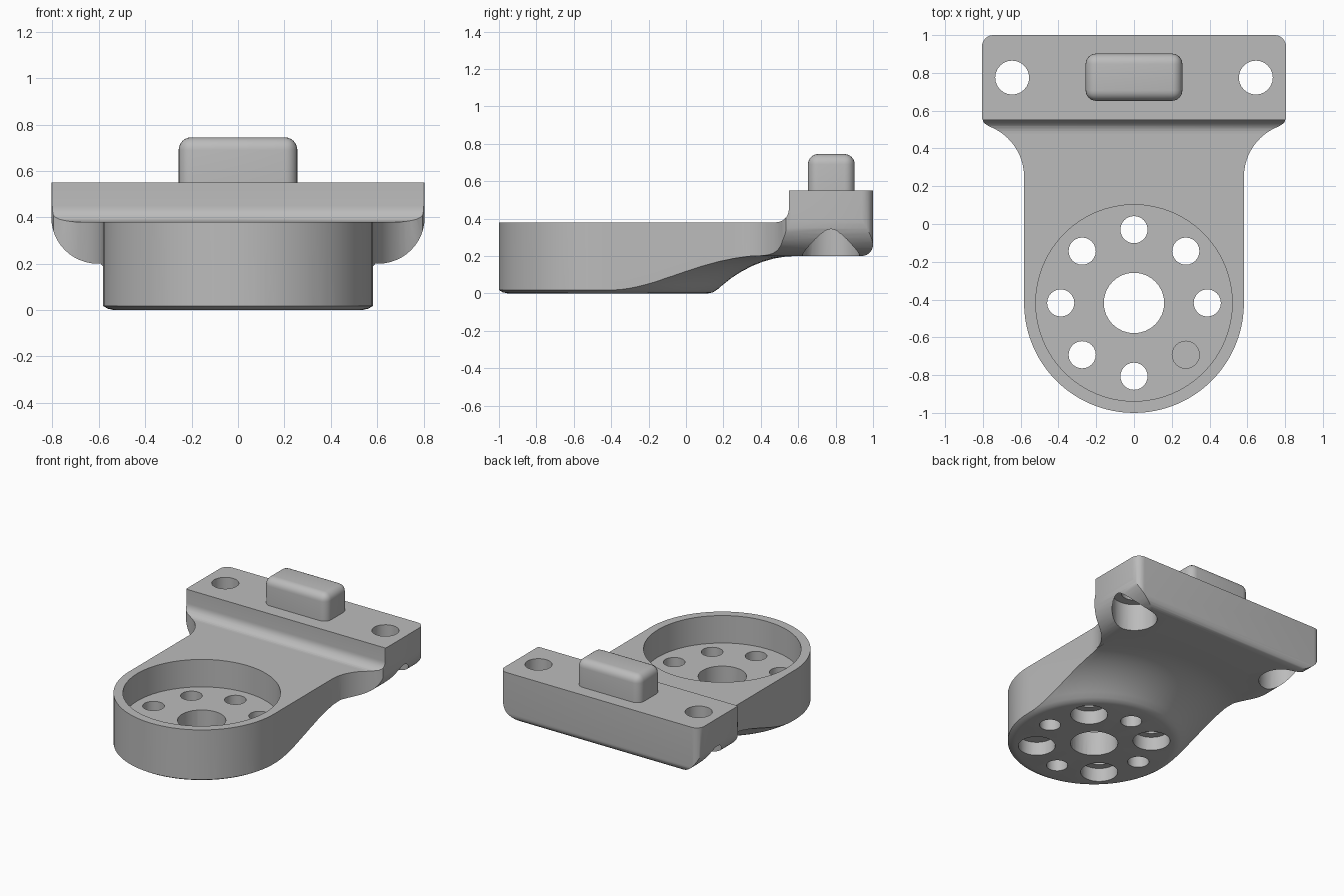
import bpy, bmesh, math
from mathutils import Matrix, Vector

if "Cube" in bpy.data.objects:
    bpy.data.objects.remove(bpy.data.objects["Cube"])

metal = bpy.data.materials.new("plain_grey")
metal.diffuse_color = (0.5, 0.5, 0.5, 1)
metal.use_nodes = True
metal.node_tree.nodes["Principled BSDF"].inputs["Base Color"].default_value = metal.diffuse_color
CY = -0.418   # centre of the round cup


def arc(cx, cy, r, a0, a1, n):
    return [(cx + r * math.cos(math.radians(a0 + (a1 - a0) * i / n)),
             cy + r * math.sin(math.radians(a0 + (a1 - a0) * i / n))) for i in range(n + 1)]


def finish(name, bm):
    bmesh.ops.recalc_face_normals(bm, faces=bm.faces[:])
    me = bpy.data.meshes.new(name)
    bm.to_mesh(me)
    bm.free()
    ob = bpy.data.objects.new(name, me)
    bpy.context.collection.objects.link(ob)
    me.materials.append(metal)
    return ob


def prism(name, pts, to3d, lo, hi):
    """Closed outline swept between two offsets."""
    bm = bmesh.new()
    face = bm.faces.new([bm.verts.new(to3d(a, b, lo)) for a, b in pts])
    ext = bmesh.ops.extrude_face_region(bm, geom=[face])
    move = Vector(to3d(0, 0, hi)) - Vector(to3d(0, 0, lo))
    bmesh.ops.translate(bm, vec=move, verts=[v for v in ext["geom"] if isinstance(v, bmesh.types.BMVert)])
    return finish(name, bm)


def lathe(name, pts, n):
    """Profile (r, z) starting and ending on the axis, turned about the cup axis."""
    bm = bmesh.new()
    rings = []
    for r, z in pts:
        if r == 0:
            rings.append([bm.verts.new((0, CY, z))] * n)
        else:
            rings.append([bm.verts.new((r * math.cos(2 * math.pi * i / n),
                                        CY + r * math.sin(2 * math.pi * i / n), z)) for i in range(n)])
    for a, b in zip(rings, rings[1:]):
        for i in range(n):
            j = (i + 1) % n
            bm.faces.new(list(dict.fromkeys((a[i], a[j], b[j], b[i]))))
    return finish(name, bm)


def boolean(target, tool, op):
    m = target.modifiers.new(op, "BOOLEAN")
    m.operation, m.object, m.solver = op, tool, "EXACT"
    bpy.context.view_layer.objects.active = target
    bpy.ops.object.modifier_apply(modifier=m.name)
    bpy.data.objects.remove(tool)


def drill(target, x, y, r, z0, z1, n=24):
    bm = bmesh.new()
    bmesh.ops.create_cone(bm, cap_ends=True, segments=n, radius1=r, radius2=r, depth=z1 - z0,
                          matrix=Matrix.Translation((x, y, (z0 + z1) / 2)))
    boolean(target, finish("drill", bm), "DIFFERENCE")


# Plan outline: round cup, straight arm, flare and mounting block
half = arc(0, CY, 0.582, -90, 0, 24) + arc(0.867, 0.25, 0.285, 180, 110, 12)
half += [(0.795, 0.535), (0.805, 0.56)] + arc(0.745, 0.94, 0.06, 0, 90, 6)
outline = half + [(-x, y) for x, y in reversed(half[1:])]
bracket = prism("bracket", outline, lambda a, b, t: (a, b, t), -0.1, 0.55)

# Side profile: step up to the block with a fillet, rounded lower back edge
side = [(-1.2, -0.2), (-1.2, 0.38)] + arc(0.48, 0.45, 0.07, -90, 0, 8)
side += [(0.55, 0.7), (1.1, 0.7), (1.0, 0.6)] + arc(0.94, 0.26, 0.06, 0, -90, 6) + [(0.94, -0.2)]
boolean(bracket, prism("side_shape", side, lambda a, b, t: (t, a, b), -1, 1), "INTERSECT")

# Front section: large rounded lower corners of the block
corner = [(0.59, -0.3), (0.59, 0.2)] + arc(0.605, 0.4, 0.2, -90, 0, 12) + [(0.82, 0.41), (0.82, 0.8)]
section = corner + [(-x, z) for x, z in reversed(corner)]
boolean(bracket, prism("front_shape", section, lambda a, b, t: (a, t, b), -1.3, 1.3), "INTERSECT")

# Underside: flat disc blending upward in a concave sweep
under = [(0, 0), (0.535, 0), (0.562, 0.006), (0.585, 0.02), (0.615, 0.046), (0.66, 0.082), (0.715, 0.117),
         (0.77, 0.146), (0.83, 0.17), (0.89, 0.187), (0.95, 0.197), (1.01, 0.2), (1.9, 0.2), (1.9, 0.9), (0, 0.9)]
boolean(bracket, lathe("under_shape", under, 96), "INTERSECT")

# Cup recess, centre hole and ring of eight holes, diagonal ones counterbored
drill(bracket, 0, CY, 0.52, 0.18, 0.6, 64)
drill(bracket, 0, CY, 0.16, -0.2, 0.3, 32)
for k in range(8):
    a = k * math.pi / 4
    x, y = 0.388 * math.cos(a), CY + 0.388 * math.sin(a)
    drill(bracket, x, y, 0.072, -0.2, 0.3)
    if k % 2:
        drill(bracket, x, y, 0.125, -0.2, 0.1, 32)

# Mounting holes, counterbored from below
for s in (-1, 1):
    drill(bracket, s * 0.645, 0.775, 0.09, 0, 0.8)
    drill(bracket, s * 0.645, 0.775, 0.152, 0, 0.4, 32)

# Rounded locating key on the block
bm = bmesh.new()
bmesh.ops.create_cube(bm, size=1, matrix=Matrix.Translation((0, 0.777, 0.6475)) @ Matrix.Diagonal((0.512, 0.25, 0.195, 1)))
edges = [e for e in bm.edges if max(v.co.z for v in e.verts) > 0.7]
bmesh.ops.bevel(bm, geom=edges, offset=0.055, segments=6, profile=0.5, affect="EDGES")
key = finish("locating_key", bm)

for ob in (bracket, key):
    bpy.ops.object.select_all(action="DESELECT")
    ob.select_set(True)
    bpy.context.view_layer.objects.active = ob
    bpy.ops.object.shade_smooth_by_angle(angle=math.radians(30))
